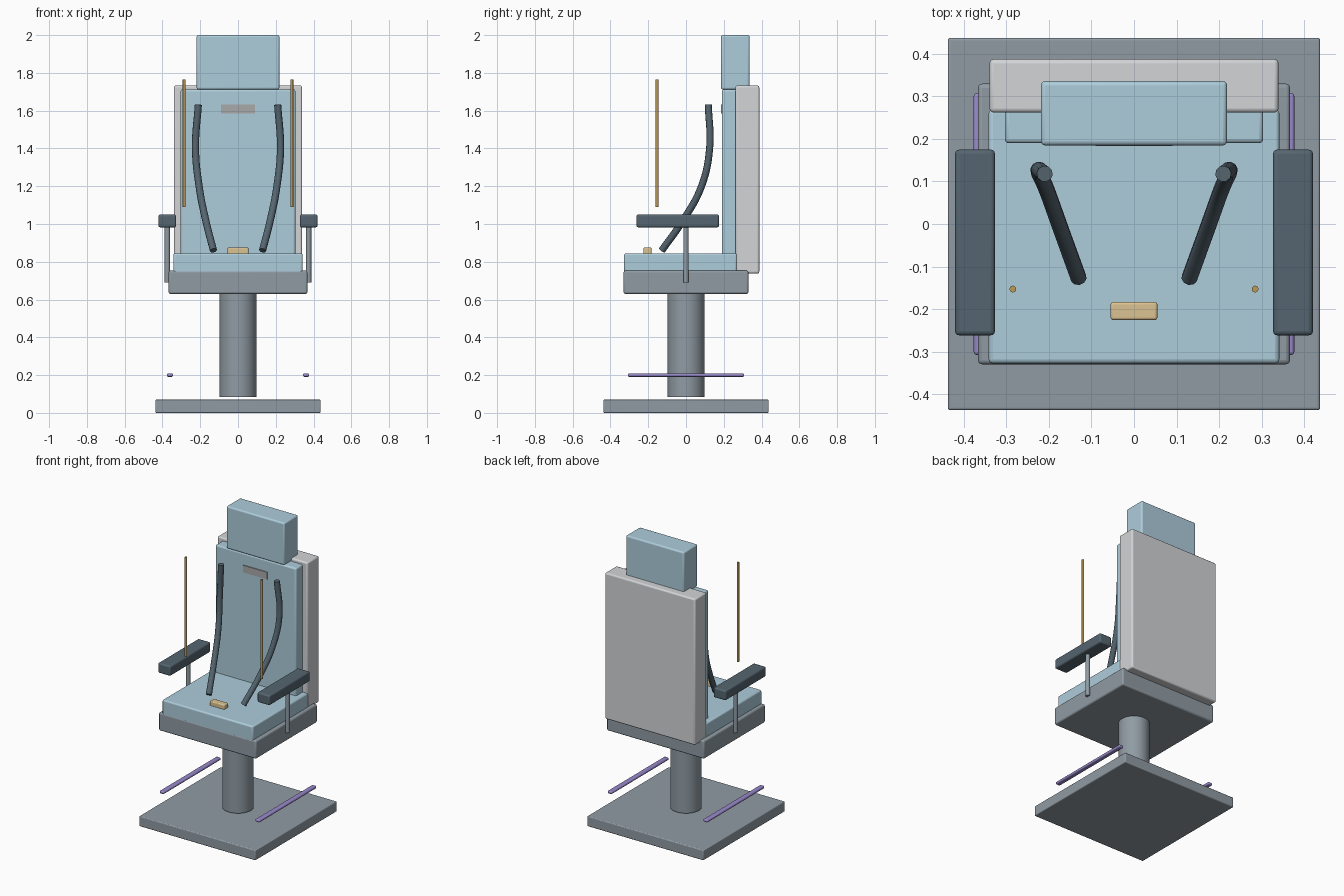
import bpy, math

if "Cube" in bpy.data.objects:
    bpy.data.objects.remove(bpy.data.objects["Cube"])

def mat(name, r, g, b):
    m = bpy.data.materials.new(name)
    m.diffuse_color = (r, g, b, 1)
    m.use_nodes = True
    m.node_tree.nodes["Principled BSDF"].inputs["Base Color"].default_value = m.diffuse_color
    return m

BLUE = mat("pale_blue", 0.42, 0.61, 0.71)
DARK = mat("dark_slate", 0.09, 0.13, 0.16)
STEEL = mat("steel", 0.28, 0.33, 0.37)
SHELL = mat("light_grey", 0.65, 0.66, 0.68)
TAN = mat("tan", 0.72, 0.55, 0.29)
BRASS = mat("brass", 0.5, 0.32, 0.1)
PURPLE = mat("purple", 0.32, 0.25, 0.6)
PLATE = mat("plate_grey", 0.4, 0.4, 0.4)

def finish(ob, name, m):
    ob.name = name
    ob.data.materials.append(m)
    bpy.ops.object.shade_smooth_by_angle(angle=math.radians(40))
    return ob

def box(name, x, y, z, m, bevel=0.01):
    """Bevelled box from (min, max) ranges."""
    bpy.ops.mesh.primitive_cube_add(size=1, location=[(a + b) / 2 for a, b in (x, y, z)])
    ob = bpy.context.object
    ob.scale = [b - a for a, b in (x, y, z)]
    bpy.ops.object.transform_apply(location=False, rotation=False, scale=True)
    if bevel:
        mod = ob.modifiers.new("bevel", 'BEVEL')
        mod.width, mod.segments = bevel, 3
    return finish(ob, name, m)

def rod(name, x, y, z0, z1, r, m, sides=16):
    bpy.ops.mesh.primitive_cylinder_add(vertices=sides, radius=r, depth=z1 - z0,
                                        location=(x, y, (z0 + z1) / 2))
    return finish(bpy.context.object, name, m)

def strap(name, pts, r, m):
    """Round tube through smooth points."""
    cu = bpy.data.curves.new(name, 'CURVE')
    cu.dimensions = '3D'
    cu.bevel_depth, cu.bevel_resolution, cu.resolution_u = r, 3, 8
    cu.use_fill_caps = True
    sp = cu.splines.new('BEZIER')
    sp.bezier_points.add(len(pts) - 1)
    for bp, p in zip(sp.bezier_points, pts):
        bp.co = p
        bp.handle_left_type = bp.handle_right_type = 'AUTO'
    cu.materials.append(m)
    ob = bpy.data.objects.new(name, cu)
    bpy.context.collection.objects.link(ob)

# pedestal
box("base_plate", (-.438, .438), (-.438, .438), (0, .07), STEEL, .006)
rod("column", 0, 0, .083, .64, .097, STEEL, 40)

# seat and back
box("seat_pan", (-.367, .367), (-.33, .33), (.63, .753), STEEL)
box("seat_cushion", (-.342, .342), (-.328, .27), (.735, .845), BLUE)
box("back_shell", (-.34, .34), (.262, .388), (.738, 1.733), SHELL)
box("back_pad", (-.304, .304), (.19, .275), (.80, 1.712), BLUE)
box("headrest", (-.219, .219), (.185, .336), (1.712, 2.0), BLUE)
box("name_plate", (-.09, .09), (.184, .2), (1.584, 1.632), PLATE, 0)
box("buckle", (-.055, .055), (-.226, -.183), (.838, .875), TAN, .006)

# mirrored side parts
for s, side in ((-1, "left"), (1, "right")):
    box(f"armrest_{side}", sorted((s * .327, s * .421)), (-.262, .175), (.982, 1.05), DARK)
    rod(f"armrest_post_{side}", s * .374, 0, .69, .99, .014, STEEL)
    rod(f"thin_rod_{side}", s * .285, -.153, 1.09, 1.765, .008, BRASS, 12)
    box(f"foot_bar_{side}", sorted((s * .344, s * .377)), (-.308, .308), (.191, .209), PURPLE, .007)
    strap(f"harness_strap_{side}",
          [(s * .21, .118, 1.632), (s * .225, .125, 1.4), (s * .206, .082, 1.2),
           (s * .171, -.015, 1.02), (s * .13, -.128, .86)], .019, DARK)
